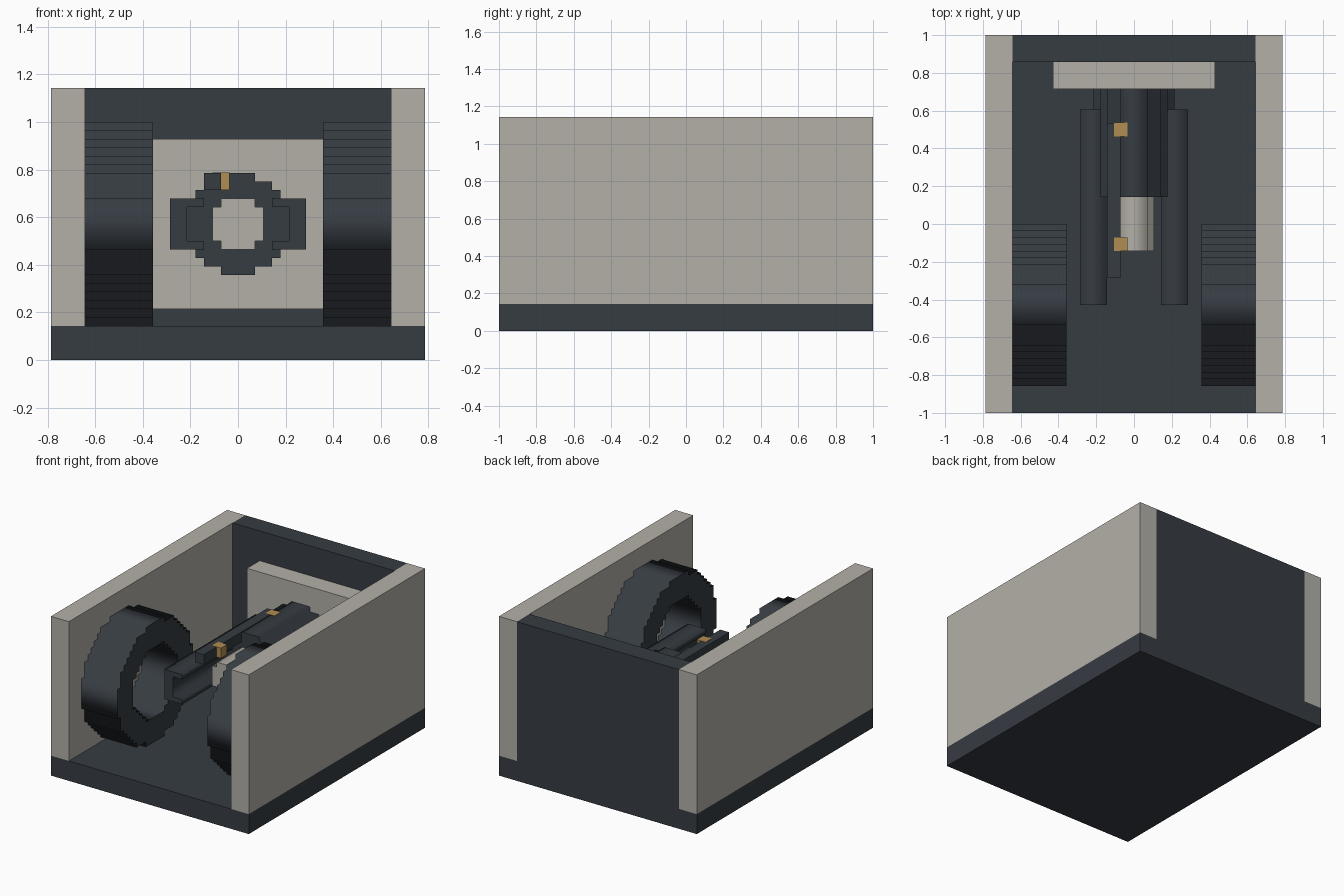
import bpy, math
from mathutils import Matrix, Vector

if "Cube" in bpy.data.objects:
    bpy.data.objects.remove(bpy.data.objects["Cube"])

U = 1 / 28          # one block of the stepped grid
MID_Z = 16          # height of the wheel and tube axes, in blocks


def material(name, rgb):
    m = bpy.data.materials.new(name)
    m.diffuse_color = (*rgb, 1)
    m.use_nodes = True
    m.node_tree.nodes["Principled BSDF"].inputs["Base Color"].default_value = m.diffuse_color
    return m


DARK = material("dark_slate", (0.037, 0.045, 0.055))
STONE = material("warm_grey", (0.456, 0.434, 0.386))
BRASS = material("brass", (0.434, 0.266, 0.084))


def add_object(name, mesh, mat):
    mesh.materials.clear()
    mesh.materials.append(mat)
    ob = bpy.data.objects.new(name, mesh)
    bpy.context.collection.objects.link(ob)
    return ob


def box(name, x, y, z, mat):
    lo, hi = zip(x, y, z)
    corners = [[(lo, hi)[b][i] * U for i, b in enumerate((a, c, d))]
               for a in (0, 1) for c in (0, 1) for d in (0, 1)]
    faces = [(0, 1, 3, 2), (4, 6, 7, 5), (0, 4, 5, 1),
             (2, 3, 7, 6), (0, 2, 6, 4), (1, 5, 7, 3)]
    me = bpy.data.meshes.new(name)
    me.from_pydata(corners, [], faces)
    return add_object(name, me, mat)


def stepped_circle(r):
    """Outline of a circle drawn with square blocks."""
    h = [int(math.sqrt(r * r - (i + .5) ** 2) + .5) for i in range(r)]
    quarter = [(0, h[0])]
    for i in range(r):
        nxt = h[i + 1] if i + 1 < r else 0
        if nxt != h[i]:
            quarter += [(i + 1, h[i]), (i + 1, nxt)]
    quarter = quarter[1:-1]                     # top to right
    right = quarter + [(x, -y) for x, y in reversed(quarter)]
    return right + [(-x, y) for x, y in reversed(right)]


def extrude(name, outlines, axis, span, centre, mat):
    """Extrude outlines (further ones are holes) along the x or y axis."""
    cu = bpy.data.curves.new(name, 'CURVE')
    cu.dimensions, cu.fill_mode = '2D', 'BOTH'
    cu.extrude = (span[1] - span[0]) / 2 * U
    for pts in outlines:
        sp = cu.splines.new('POLY')
        sp.points.add(len(pts) - 1)
        for p, (a, b) in zip(sp.points, pts):
            p.co = (a * U, b * U, 0, 1)
        sp.use_cyclic_u = True
    tmp = bpy.data.objects.new(name + "_curve", cu)
    bpy.context.collection.objects.link(tmp)
    dg = bpy.context.evaluated_depsgraph_get()
    me = bpy.data.meshes.new_from_object(tmp.evaluated_get(dg))
    bpy.data.objects.remove(tmp)
    m = (span[0] + span[1]) / 2
    if axis == 'x':
        rot = Matrix(((0, 0, 1), (1, 0, 0), (0, 1, 0)))
        loc = Vector((m, centre, MID_Z))
    else:
        rot = Matrix(((1, 0, 0), (0, 0, -1), (0, 1, 0)))
        loc = Vector((centre, m, MID_Z))
    me.transform(Matrix.Translation(loc * U) @ rot.to_4x4())
    return add_object(name, me, mat)


# Housing
box("base", (-22, 22), (-28, 28), (0, 4), DARK)
box("back_wall", (-18, 18), (24, 28), (4, 32), DARK)
box("back_panel", (-12, 12), (20, 24), (6, 26), STONE)

# Parts mirrored left and right
channel = [(4, 3), (8, 3), (8, -3), (4, -3), (4, -2), (6, -2), (6, 2), (4, 2)]
for s, side in ((-1, "left"), (1, "right")):
    box(side + "_wall", sorted((18 * s, 22 * s)), (-28, 28), (4, 32), STONE)
    extrude(side + "_wheel", [stepped_circle(12), stepped_circle(7)],
            'x', sorted((10 * s, 18 * s)), -12, DARK)
    extrude(side + "_channel_arm", [[(x * s, z) for x, z in channel]],
            'y', (-12, 17), 0, DARK)

# Central tube with its pale core
extrude("tube", [stepped_circle(6)], 'y', (4, 20), 0, DARK)
extrude("core", [stepped_circle(3)], 'y', (-4, 4), 0, STONE)

# Top rail and its two brass pins
box("rail", (-4, -2), (-8, 15), (20, 22), DARK)
box("front_pin", (-3, -1), (-4, -2), (20, 22.05), BRASS)
box("rear_pin", (-3, -1), (13, 15.02), (20, 22.05), BRASS)
